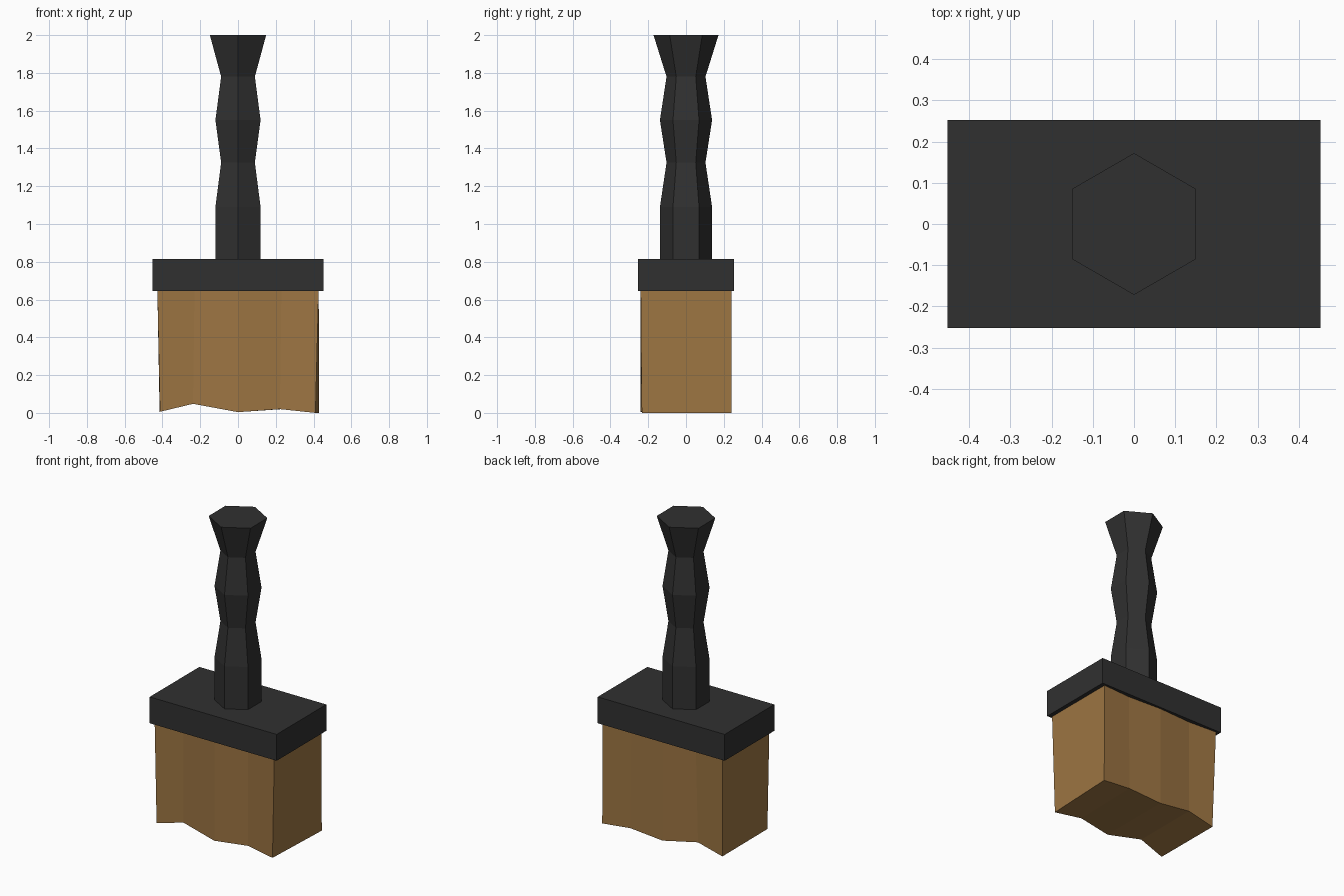
import bpy, bmesh
from math import sin, cos, pi

cube = bpy.data.objects.get("Cube")
if cube:
    bpy.data.objects.remove(cube, do_unlink=True)


def material(name, rgb):
    mat = bpy.data.materials.new(name)
    mat.use_nodes = True
    mat.diffuse_color = (*rgb, 1)
    mat.node_tree.nodes["Principled BSDF"].inputs["Base Color"].default_value = (*rgb, 1)
    return mat


def loft(name, rings, mat):
    """Skin a stack of matching closed rings and cap both ends."""
    bm = bmesh.new()
    loops = [[bm.verts.new(p) for p in ring] for ring in rings]
    for low, high in zip(loops, loops[1:]):
        n = len(low)
        for i in range(n):
            j = (i + 1) % n
            bm.faces.new((low[i], low[j], high[j], high[i]))
    bm.faces.new(loops[-1])
    # the bottom is split in strips between the front and back edges
    n = len(loops[0])
    for i in range(n // 2 - 1):
        bm.faces.new((loops[0][i], loops[0][n - 1 - i], loops[0][n - 2 - i], loops[0][i + 1]))
    bmesh.ops.recalc_face_normals(bm, faces=bm.faces)
    mesh = bpy.data.meshes.new(name)
    bm.to_mesh(mesh)
    bm.free()
    mesh.materials.append(mat)
    obj = bpy.data.objects.new(name, mesh)
    bpy.context.collection.objects.link(obj)
    return obj


black = material("black plastic", (0.03, 0.03, 0.03))
tan = material("tan bristle", (0.34, 0.18, 0.056))

# Handle: six-sided turned grip with points towards front and back
grip = [(0.81, 0.138), (1.09, 0.138), (1.325, 0.103), (1.55, 0.138), (1.78, 0.103), (2.0, 0.172)]
loft("handle", [[(r * sin(k * pi / 3), -r * cos(k * pi / 3), z) for k in range(6)]
                for z, r in grip], black)

# Ferrule block
W, D = 0.453, 0.253
loft("ferrule", [[(-W, -D, z), (W, -D, z), (W, D, z), (-W, D, z)] for z in (0.645, 0.815)], black)

# Bristles: slightly wavy walls and a ragged lower edge
front = [(-0.413, -0.24), (-0.238, -0.217), (0, -0.242), (0.222, -0.215), (0.41, -0.234)]
back = [(0.43, 0.24), (0.232, 0.235), (0, 0.24), (-0.238, 0.218), (-0.415, 0.222)]
ragged = [0.006, 0.048, 0.004, 0.02, 0.0]
bottom = [(x, y, z) for (x, y), z in zip(front + back, ragged + ragged[::-1])]
columns = [-0.427, -0.23, 0, 0.23, 0.427]
top = ([(x, -0.24 + 0.012 * (i % 2), 0.66) for i, x in enumerate(columns)]
       + [(x, 0.24 - 0.012 * (i % 2), 0.66) for i, x in enumerate(columns[::-1])])
loft("bristles", [bottom, top], tan)
